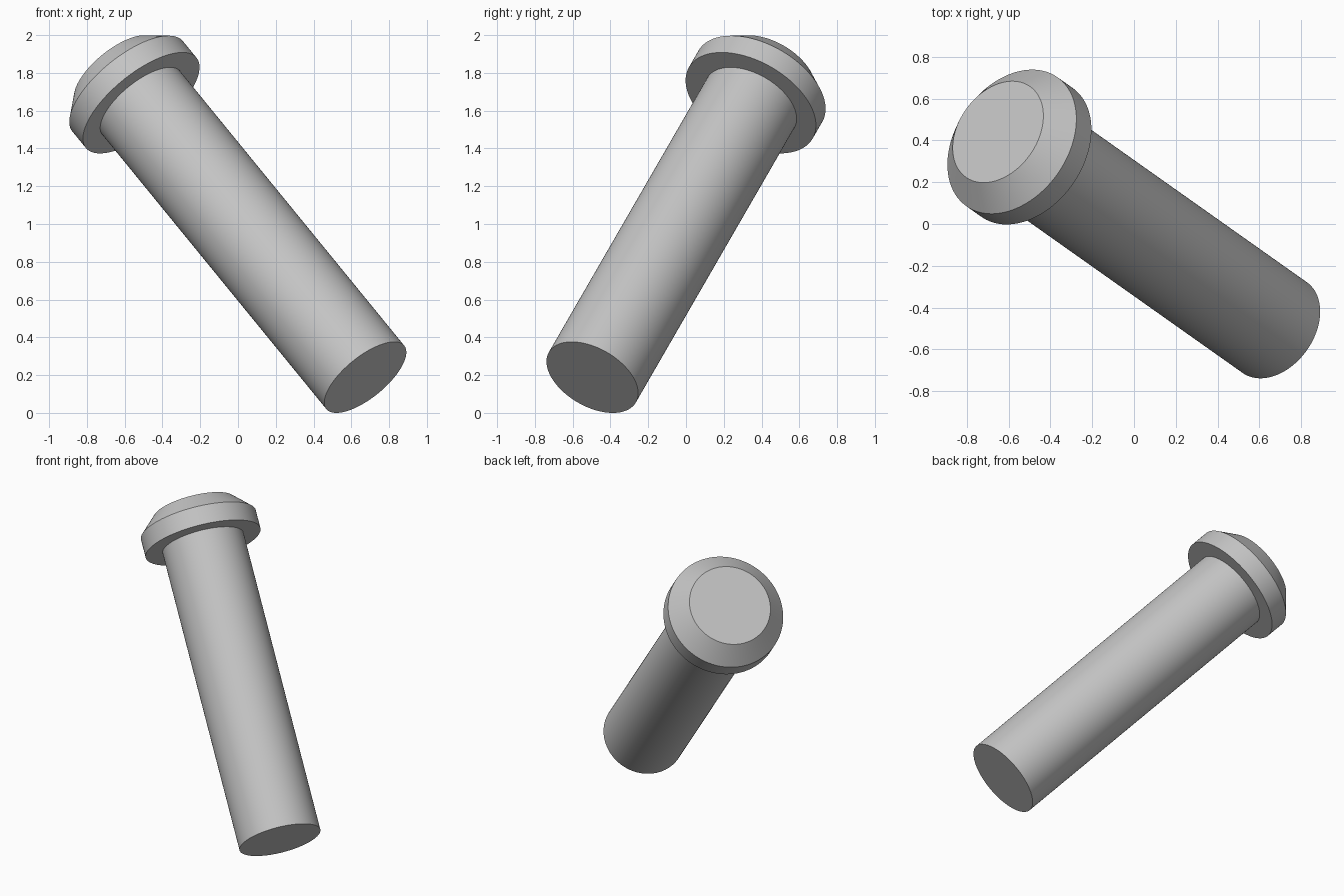
import bpy, math
from mathutils import Vector

cube = bpy.data.objects.get("Cube")
if cube:
    bpy.data.objects.remove(cube, do_unlink=True)

# Plain grey material
grey = bpy.data.materials.new("light_grey")
grey.use_nodes = True
colour = (0.55, 0.55, 0.55, 1)
grey.diffuse_color = colour
grey.node_tree.nodes["Principled BSDF"].inputs["Base Color"].default_value = colour

# Tilted pin axis, starting at the centre of the shaft's free end
axis = Vector((-1 / math.sqrt(3), 1 / math.sqrt(6), 1 / math.sqrt(2)))
start = Vector((0.674, -0.496, 0.188))
SHAFT_R, HEAD_R = 0.266, 0.378
HEAD_BASE, RIM_TOP, HEAD_TOP = 2.055, 2.18, 2.295


def lathe(name, profile, sides=128):
    """Closed solid turned from (radius, distance along axis) rings."""
    verts, faces = [], []
    for radius, dist in profile:
        for i in range(sides):
            a = math.tau * i / sides
            verts.append((radius * math.cos(a), radius * math.sin(a), dist))
    for k in range(len(profile) - 1):
        for i in range(sides):
            j = (i + 1) % sides
            low, high = k * sides, (k + 1) * sides
            faces.append((low + i, low + j, high + j, high + i))
    faces.append(tuple(reversed(range(sides))))
    faces.append(tuple(range(len(verts) - sides, len(verts))))
    mesh = bpy.data.meshes.new(name)
    mesh.from_pydata(verts, [], faces)
    mesh.materials.append(grey)
    obj = bpy.data.objects.new(name, mesh)
    bpy.context.collection.objects.link(obj)
    obj.location = start
    obj.rotation_euler = axis.to_track_quat('Z', 'Y').to_euler()
    bpy.ops.object.select_all(action='DESELECT')
    obj.select_set(True)
    bpy.context.view_layer.objects.active = obj
    bpy.ops.object.shade_smooth_by_angle(angle=math.radians(30))
    return obj


# Long cylindrical shaft, and the rimmed head with its wide chamfer
lathe("shaft", [(SHAFT_R, 0), (SHAFT_R, HEAD_BASE)])
lathe("head", [(HEAD_R, HEAD_BASE), (HEAD_R, RIM_TOP), (SHAFT_R, HEAD_TOP)])
